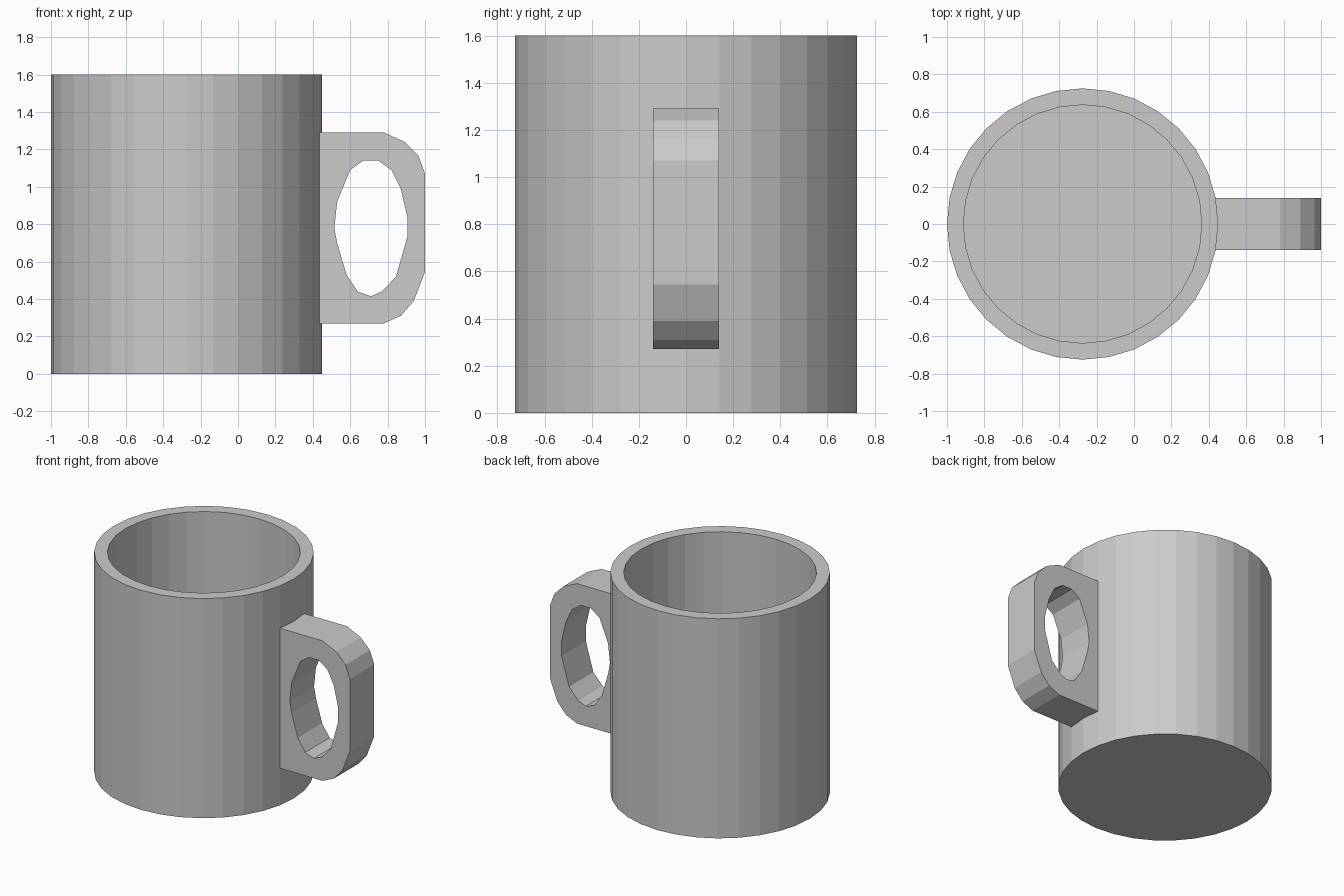
import bpy, bmesh, math
from mathutils import Vector

cube = bpy.data.objects.get("Cube")
if cube:
    bpy.data.objects.remove(cube, do_unlink=True)

# One plain grey for the whole mug
grey = bpy.data.materials.new("light grey")
grey.use_nodes = True
colour = (0.6, 0.6, 0.6, 1)
grey.diffuse_color = colour
grey.node_tree.nodes["Principled BSDF"].inputs["Base Color"].default_value = colour

SIDES, CENTRE_X = 32, -0.275
OUTER, INNER, HEIGHT, FLOOR = 0.725, 0.637, 1.6, 0.1

# Cup body: lathed wall profile with a hollow inside
bm = bmesh.new()
profile = [(0, 0), (OUTER, 0), (OUTER, HEIGHT), (INNER, HEIGHT), (INNER, FLOOR), (0, FLOOR)]
verts = [bm.verts.new((r, 0, z)) for r, z in profile]
edges = [bm.edges.new(pair) for pair in zip(verts, verts[1:])]
bmesh.ops.spin(bm, geom=verts + edges, cent=(0, 0, 0), axis=(0, 0, 1),
               angle=math.tau, steps=SIDES, use_duplicate=False)
bmesh.ops.remove_doubles(bm, verts=bm.verts[:], dist=0.0005)
bmesh.ops.recalc_face_normals(bm, faces=bm.faces[:])
mesh = bpy.data.meshes.new("cup_body")
bm.to_mesh(mesh)
bm.free()
mesh.materials.append(grey)
cup = bpy.data.objects.new("cup_body", mesh)
cup.location.x = CENTRE_X
bpy.context.collection.objects.link(cup)

# Handle: outline and finger hole, filled and extruded across y
outline = [(0.425, 0.27), (0.78, 0.27), (0.87, 0.31), (0.94, 0.39), (1, 0.545),
           (1, 1.07), (0.965, 1.165), (0.89, 1.24), (0.78, 1.29), (0.425, 1.29)]
hole = [(0.67, 1.14), (0.75, 1.14), (0.82, 1.09), (0.87, 0.99), (0.905, 0.84),
        (0.905, 0.73), (0.845, 0.52), (0.77, 0.44), (0.71, 0.415), (0.64, 0.44),
        (0.58, 0.53), (0.53, 0.7), (0.515, 0.78), (0.53, 0.92), (0.6, 1.09)]
curve = bpy.data.curves.new("handle", "CURVE")
curve.dimensions = "2D"
curve.fill_mode = "BOTH"
curve.extrude = 0.14
for loop in (outline, hole):
    spline = curve.splines.new("POLY")
    spline.points.add(len(loop) - 1)
    for point, (x, z) in zip(spline.points, loop):
        point.co = (x, z, 0, 1)
    spline.use_cyclic_u = True
curve.materials.append(grey)
handle = bpy.data.objects.new("handle", curve)
handle.rotation_euler.x = math.pi / 2
bpy.context.collection.objects.link(handle)

# Turn the handle into a flat-shaded mesh
bpy.ops.object.select_all(action="DESELECT")
handle.select_set(True)
bpy.context.view_layer.objects.active = handle
bpy.ops.object.convert(target="MESH")
bpy.ops.object.shade_flat()
